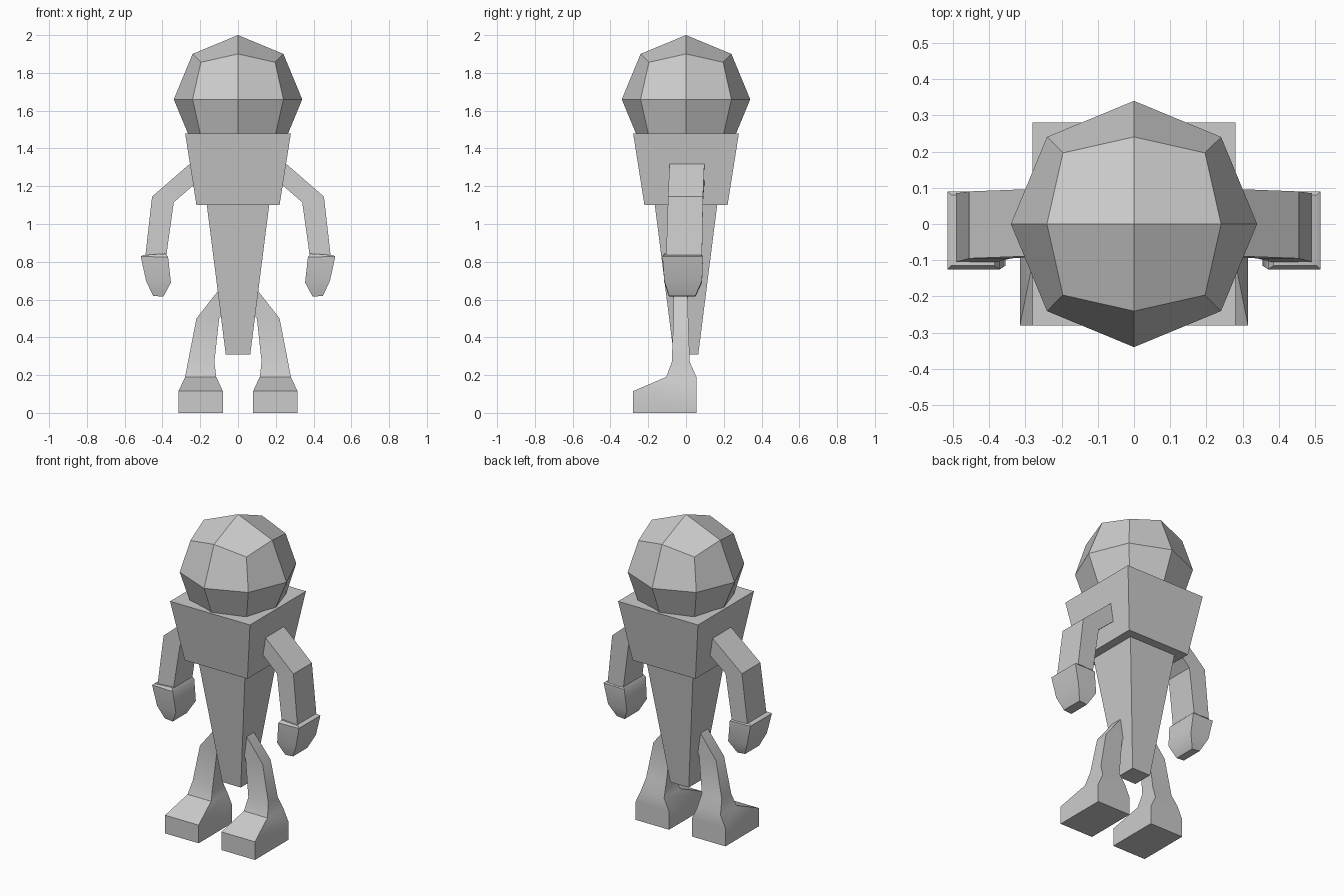
import bpy, bmesh, math
from mathutils import Vector

if "Cube" in bpy.data.objects:
    bpy.data.objects.remove(bpy.data.objects["Cube"])

grey = bpy.data.materials.new("plain grey")
grey.diffuse_color = (0.6, 0.6, 0.6, 1)
grey.use_nodes = True
grey.node_tree.nodes["Principled BSDF"].inputs["Base Color"].default_value = grey.diffuse_color


def finish(bm, name, smooth=None):
    bmesh.ops.recalc_face_normals(bm, faces=bm.faces)
    me = bpy.data.meshes.new(name)
    bm.to_mesh(me)
    bm.free()
    me.materials.append(grey)
    ob = bpy.data.objects.new(name, me)
    bpy.context.collection.objects.link(ob)
    if smooth:
        bpy.ops.object.select_all(action='DESELECT')
        ob.select_set(True)
        bpy.context.view_layer.objects.active = ob
        bpy.ops.object.shade_smooth_by_angle(angle=math.radians(smooth))
    return ob


def loft(name, rings, side=1, smooth=None):
    """Skin rectangular rings: inner (x, z), outer (x, z), front y, back y."""
    bm = bmesh.new()
    loops = []
    for (xi, zi), (xo, zo), yf, yb in rings:
        pts = [(xi, yf, zi), (xo, yf, zo), (xo, yb, zo), (xi, yb, zi)]
        loops.append([bm.verts.new((side * x, y, z)) for x, y, z in pts])
    for a, b in zip(loops, loops[1:]):
        for i in range(4):
            j = (i + 1) % 4
            bm.faces.new((a[i], a[j], b[j], b[i]))
    bm.faces.new(loops[0])
    bm.faces.new(loops[-1])
    return finish(bm, name, smooth)


def taper(name, z0, r0, z1, r1):
    loft(name, [((-r, z), (r, z), -r, r) for z, r in ((z0, r0), (z1, r1))])


# head: cube split once and pushed out to a sphere
bm = bmesh.new()
bmesh.ops.create_cube(bm, size=2)
bmesh.ops.subdivide_edges(bm, edges=bm.edges[:], cuts=1, use_grid_fill=True)
for v in bm.verts:
    v.co = v.co.normalized() * 0.34 + Vector((0, 0, 1.66))
finish(bm, "head")

# chest and tapering lower body
taper("chest", 1.10, 0.22, 1.48, 0.28)
taper("lower_body", 0.31, 0.065, 1.10, 0.165)

ARM = [((0.19, 1.245), (0.19, 1.375), -0.085, 0.10),
       ((0.34, 1.115), (0.455, 1.145), -0.095, 0.09),
       ((0.38, 0.83), (0.49, 0.835), -0.105, 0.085)]
HAND = [((0.385, 0.843), (0.505, 0.835), -0.115, 0.08),
        ((0.37, 0.825), (0.515, 0.828), -0.125, 0.09),
        ((0.355, 0.69), (0.487, 0.70), -0.115, 0.085),
        ((0.395, 0.615), (0.45, 0.62), -0.09, 0.05)]
LEG = [((0.04, 0.58), (0.04, 0.73), -0.065, 0.005),
       ((0.10, 0.50), (0.22, 0.50), -0.067, 0.012),
       ((0.125, 0.27), (0.265, 0.27), -0.075, 0.02),
       ((0.115, 0.19), (0.28, 0.19), -0.105, 0.055),
       ((0.08, 0.115), (0.315, 0.115), -0.28, 0.055),
       ((0.08, 0), (0.315, 0), -0.28, 0.055)]

# limbs on both sides
for side, label in ((1, "left"), (-1, "right")):
    loft(label + "_arm", ARM, side, 30)
    loft(label + "_hand", HAND, side, 35)
    loft(label + "_leg", LEG, side, 40)
